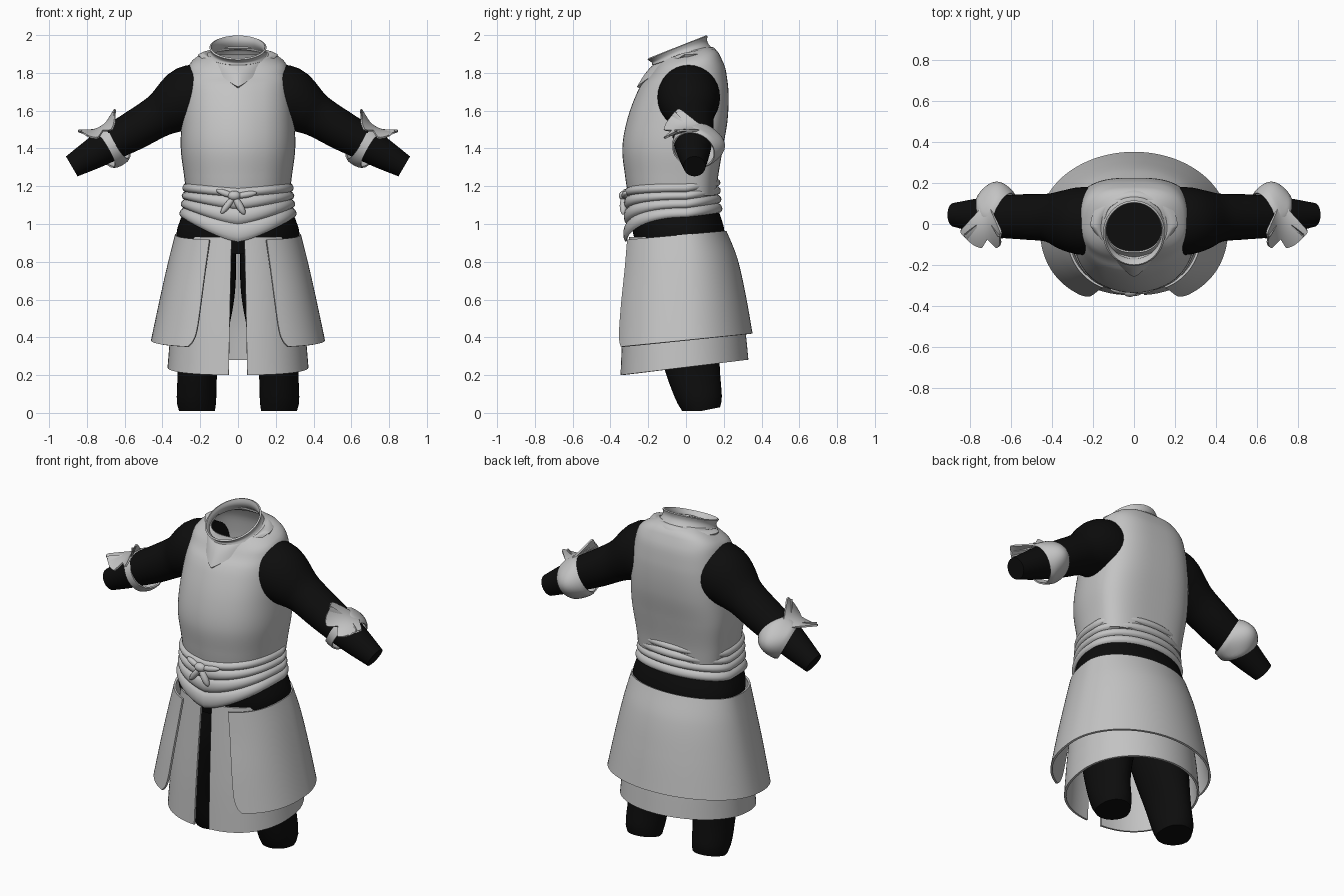
import bpy, bmesh, math
from math import sin, cos, pi
from mathutils import Vector

if "Cube" in bpy.data.objects:
    bpy.data.objects.remove(bpy.data.objects["Cube"])


def material(name, value):
    m = bpy.data.materials.new(name)
    m.use_nodes = True
    colour = (value, value, value, 1)
    m.diffuse_color = colour
    m.node_tree.nodes["Principled BSDF"].inputs["Base Color"].default_value = colour
    return m


PLATE = material("pale grey", 0.55)
CLOTH = material("black cloth", 0.004)


def finish(name, bm, mat, angle=40):
    mesh = bpy.data.meshes.new(name)
    bm.to_mesh(mesh)
    bm.free()
    mesh.materials.append(mat)
    for p in mesh.polygons:
        p.use_smooth = True
    mesh.set_sharp_from_angle(angle=math.radians(angle))
    ob = bpy.data.objects.new(name, mesh)
    bpy.context.scene.collection.objects.link(ob)
    return ob


def sheet(name, fn, nu, nv, mat, closed=True, thick=0.0, caps=False):
    """Surface from fn(u, v), u and v in 0..1, optionally wrapped, thickened or capped."""
    bm = bmesh.new()
    cols = nu if closed else nu + 1
    rows = [[bm.verts.new(fn(i / nu, j / nv)) for i in range(cols)] for j in range(nv + 1)]
    for a, b in zip(rows, rows[1:]):
        for i in range(nu):
            k = (i + 1) % cols
            bm.faces.new((a[i], a[k], b[k], b[i]))
    if caps:
        bm.faces.new(rows[0])
        bm.faces.new(rows[-1])
    bmesh.ops.recalc_face_normals(bm, faces=bm.faces)
    if thick:
        bmesh.ops.solidify(bm, geom=bm.faces[:], thickness=thick)
        bmesh.ops.recalc_face_normals(bm, faces=bm.faces)
    return finish(name, bm, mat)


def lerp(a, b, t):
    return a + (b - a) * t


def smooth(table, t):
    """Cubic interpolation of rows keyed by their first value."""
    t = min(max(t, table[0][0]), table[-1][0])
    i = 0
    while i < len(table) - 2 and t > table[i + 1][0]:
        i += 1

    def slope(k, c):
        a, b = table[max(k - 1, 0)], table[min(k + 1, len(table) - 1)]
        return (b[c] - a[c]) / (b[0] - a[0])

    p, q = table[i], table[i + 1]
    h = q[0] - p[0]
    s = (t - p[0]) / h
    return [p[c] * (2*s**3 - 3*s*s + 1) + q[c] * (3*s*s - 2*s**3)
            + h * slope(i, c) * (s**3 - 2*s*s + s) + h * slope(i + 1, c) * (s**3 - s*s)
            for c in range(1, len(p))]


def power(x, p):
    return math.copysign(abs(x) ** p, x)


def section(table, z, a, front=0.85, back=1.0, grow=0.0):
    """Point on a body cross-section; a = 0 is the front, pi/2 the left."""
    w, yf, yb = smooth(table, z)
    p = front if cos(a) > 0 else back
    depth = grow + (-yf if cos(a) > 0 else yb)
    return (w + grow) * power(sin(a), p), -depth * power(cos(a), p)


# Breastplate and backplate (z, half width, front y, back y)
TORSO = [(1.15, .272, -.30, .16), (1.25, .285, -.315, .17), (1.4, .303, -.33, .195),
         (1.55, .298, -.305, .22), (1.7, .283, -.25, .225), (1.8, .267, -.19, .21),
         (1.85, .25, -.165, .185), (1.885, .2, -.145, .16), (1.91, .14, -.14, .11)]


def torso(u, v):
    a, z = 2 * pi * u, lerp(1.15, 1.91, v)
    x, y = section(TORSO, z, a, 0.85, 0.68)
    if cos(a) > 0:
        y -= .007 * max(0, 1 - 3 * abs(sin(a))) * min(1, 4 * (1 - v))
    return x, y, z + .25 * y * min(1, max(0, (z - 1.75) / .15))


sheet("cuirass", torso, 72, 44, PLATE, thick=.008)


# Neck guard with a pointed front, and its flared collar
def collar_base(a):
    return Vector((.152 * sin(a), -.02 - (.15 if cos(a) > 0 else .145) * cos(a), 1.885 - .045 * cos(a)))


def gorget(u, v):
    a = 2 * pi * u
    s, c = abs(sin(a)), cos(a)
    if c > 0:
        outer = Vector((.213 * sin(a), -.01 - .25 * (1 - s ** 1.3), 1.72 + .17 * s ** 1.2))
    else:
        outer = Vector((.213 * sin(a), -.01 - .18 * c, 1.89 - .01 * c))
    p = collar_base(a).lerp(outer, v)
    p.z += .012 * sin(pi * v) + .006
    return p


def collar(u, v):
    a = 2 * pi * u
    top = Vector((.142 * sin(a), -.047 - .152 * cos(a), 1.938 - .06 * cos(a)))
    p = collar_base(a).lerp(top, v)
    pinch = 1 - .08 * sin(pi * v)
    return p.x * pinch, -.035 + (p.y + .035) * pinch, p.z


sheet("neck_guard", gorget, 64, 8, PLATE, thick=.014)
sheet("collar", collar, 64, 8, PLATE, thick=.01)

# Hips under the sash
HIPS = [(.84, .31, -.25, .19), (.95, .326, -.28, .205), (1.05, .295, -.29, .18), (1.12, .27, -.27, .15)]


def hips(u, v):
    z = lerp(.84, 1.12, v)
    return (*section(HIPS, z, 2 * pi * u), z)


sheet("hips", hips, 48, 8, CLOTH, caps=True)

# Wrapped sash: edges given as z at front, side and back
WAIST = [(.88, .325, -.318, .205), (1.0, .303, -.312, .19), (1.1, .285, -.31, .172), (1.25, .272, -.308, .162)]
EDGES = [(1.19, 1.215, 1.24), (1.145, 1.17, 1.2), (1.08, 1.13, 1.155), (1.0, 1.085, 1.11), (.905, 1.035, 1.06)]


def edge_z(edge, a):
    if cos(a) > 0:
        return lerp(edge[0], edge[1], abs(sin(a)) ** 1.1)
    return lerp(edge[1], edge[2], -cos(a))


for n, (top, low) in enumerate(zip(EDGES, EDGES[1:])):
    def band(u, v):
        a = 2 * pi * u
        z = lerp(edge_z(low, a), edge_z(top, a), v)
        x, y = section(WAIST, z, a, grow=.002 + .016 * sin(pi * v) ** .6)
        return x, y, z
    sheet(f"sash_band_{n + 1}", band, 64, 8, PLATE, thick=.006)


# Knot with loops and hanging tails
def blob(name, a, b, r):
    a, b = Vector(a), Vector(b)
    bm = bmesh.new()
    bmesh.ops.create_uvsphere(bm, u_segments=16, v_segments=10, radius=1)
    turn = (b - a).to_track_quat('Z', 'Y')
    for v in bm.verts:
        v.co = (a + b) / 2 + turn @ Vector((v.co.x * r, v.co.y * r, v.co.z * (b - a).length / 2))
    finish(name, bm, PLATE)


KNOT = (-.02, -.33, 1.145)
blob("knot", (-.055, -.33, 1.15), (.015, -.33, 1.15), .026)
blob("knot_loop_right", KNOT, (-.115, -.318, 1.18), .017)
blob("knot_loop_left", KNOT, (.1, -.318, 1.165), .017)
blob("knot_tail_right", KNOT, (-.09, -.328, 1.055), .017)
blob("knot_tail_left", KNOT, (.035, -.332, 1.05), .02)

# Two split skirts; v runs from the waist down
INNER = [(.2, .377, -.35, .335), (.5, .35, -.335, .30), (.93, .295, -.302, .19)]
OUTER = [(.34, .47, -.40, .36), (.6, .415, -.375, .315), (.8, .37, -.35, .27), (.95, .332, -.335, .212)]


def skirt(table, top, low, opening):
    def fn(u, v):
        start = opening(v)
        a = lerp(start, 2 * pi - start, u)
        z = lerp(top[0], low[0], v)
        x, y = section(table, z, a)
        return x, y, z + y * lerp(top[1], low[1], v)
    return fn


sheet("under_skirt", skirt(INNER, (.93, 0), (.242, .12), lambda v: .08 + .013 * v),
      72, 16, PLATE, closed=False, thick=.012)
sheet("over_skirt", skirt(OUTER, (.945, .09), (.385, .1), lambda v: .408 + .045 * v + .1 * v ** 16),
      72, 32, PLATE, closed=False, thick=.012)

# Limbs and elbow guards on both sides
LEG = [(.01, .217, .08, .095, .1), (.06, .22, .07, .104, .12), (.22, .214, .035, .106, .145),
       (.45, .188, 0, .14, .17), (.65, .165, -.02, .15, .19), (.9, .155, -.03, .145, .19)]
ARM = [(.18, .015, 1.67, .165, .172), (.28, .015, 1.663, .163, .17), (.36, .02, 1.608, .14, .135),
       (.42, .03, 1.572, .118, .114), (.55, .035, 1.495, .11, .104), (.66, .036, 1.435, .102, .095),
       (.76, .04, 1.375, .085, .082), (.88, .045, 1.305, .058, .061)]
ELBOW = Vector((.67, .04, 1.415))
ALONG = Vector((.86, 0, -.5)).normalized()
RISE = Vector((.5, 0, .86)).normalized()

for side, label in ((1, "left"), (-1, "right")):
    def mirrored(fn):
        def inner(u, v):
            x, y, z = fn(u, v)
            return side * x, y, z
        return inner

    def leg(u, v):
        z, a = lerp(.01, .9, v), 2 * pi * u
        cx, cy, rx, ry = smooth(LEG, z)
        foot = .02 * cos(a) * max(0, 1 - 6 * v)
        return cx + rx * sin(a), cy - ry * cos(a), z + max(0, -foot)

    def arm(u, v):
        x, a = lerp(.18, .88, v), 2 * pi * u
        cy, cz, ry, rn = smooth(ARM, x)
        dz = smooth(ARM, x + .02)[1] - smooth(ARM, x - .02)[1]
        d = Vector((.04 if .2 < x < .86 else .02, 0, dz)).normalized()
        tilt = min(1, max(0, (x - .22) / .15))
        n = Vector((-d.z * tilt, 0, 1 - tilt + d.x * tilt)).normalized()
        return Vector((x, cy - ry * cos(a), cz)) + n * rn * sin(a)

    def cuff(u, v):
        a, s = 2 * pi * u, 2 * v - 1
        back = (1 - cos(a)) / 2
        r = .112 + .055 * back ** 2 * (1 - s * s)
        half = .022 + .062 * back ** 1.3
        return (ELBOW + ALONG * (s * half) + RISE * (min(r, .125) * .95 * sin(a))
                - Vector((0, r * cos(a), 0)))

    def wing(u, v):
        s = 2 * u - 1
        half = smooth([(0, .012), (.25, .03), (.5, .075), (.75, .11), (1, .1)], v)[0]
        y = .14 - .26 * v + v ** 4 * (.045 * max(0, 1 - 2.5 * abs(s)) + .06 * s ** 4)
        height = .118 - 2.6 * (y - .02) ** 2 + 4.2 * (s * half) ** 2
        p = ELBOW + ALONG * (s * half) + RISE * height
        return p.x, y, p.z

    sheet(f"{label}_leg", mirrored(leg), 32, 24, CLOTH, caps=True)
    sheet(f"{label}_arm", mirrored(arm), 32, 32, CLOTH, caps=True)
    sheet(f"{label}_elbow_cuff", mirrored(cuff), 40, 10, PLATE, thick=.008)
    sheet(f"{label}_elbow_wing", mirrored(wing), 24, 20, PLATE, closed=False, thick=.01)
